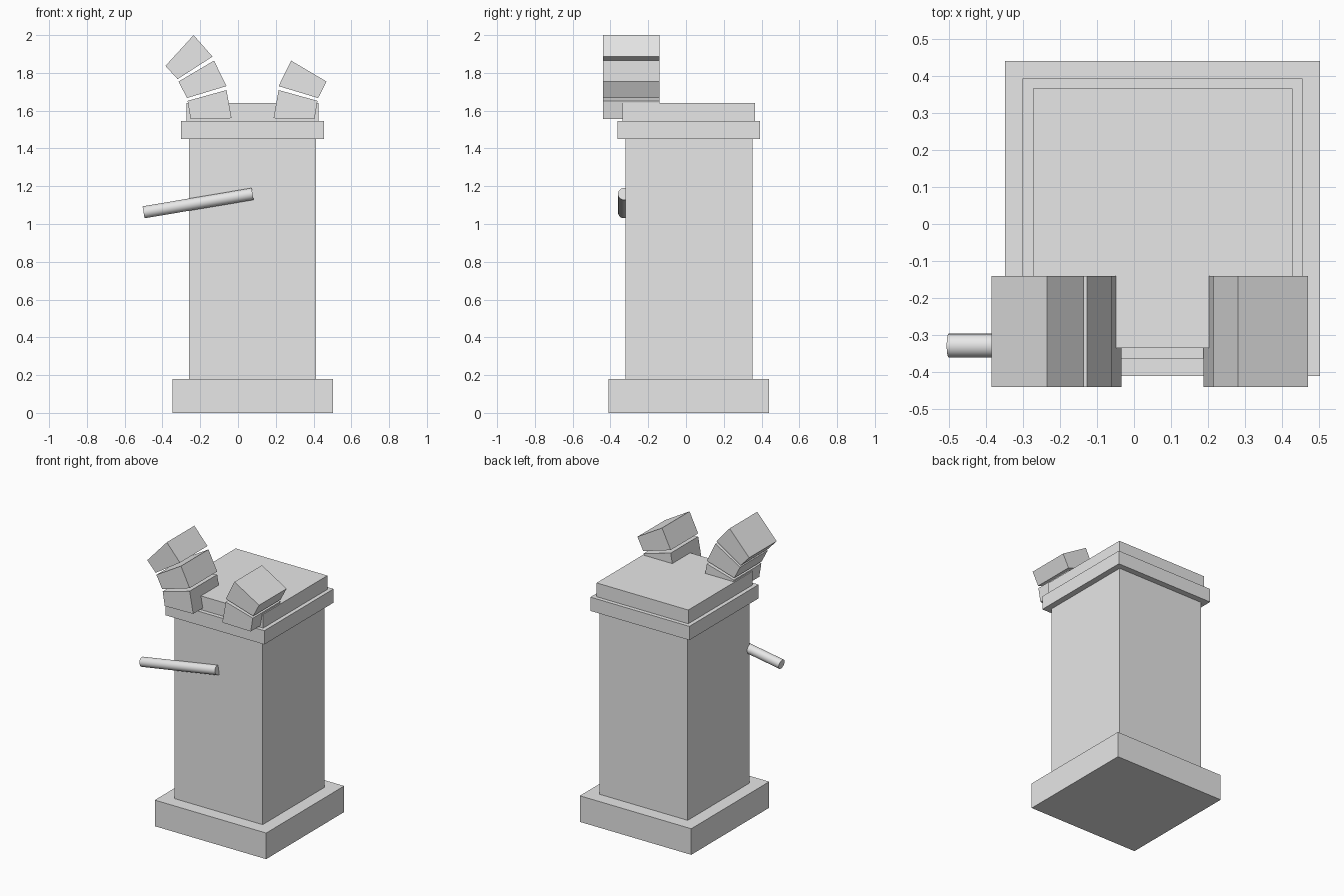
import bpy, bmesh
from mathutils import Vector

cube = bpy.data.objects.get("Cube")
if cube:
    bpy.data.objects.remove(cube, do_unlink=True)

stone = bpy.data.materials.new("pale_grey_stone")
stone.use_nodes = True
GREY = (0.8, 0.8, 0.8, 1)
stone.diffuse_color = GREY
stone.node_tree.nodes["Principled BSDF"].inputs["Base Color"].default_value = GREY

AXIS_X, AXIS_Y = 0.077, 0.015   # pillar centre line


def slab(name, width, bottom, top):
    """Square slab centred on the pillar."""
    bpy.ops.mesh.primitive_cube_add(size=1, location=(AXIS_X, AXIS_Y, (bottom + top) / 2))
    ob = bpy.context.object
    ob.name = name
    ob.scale = (width, width, top - bottom)
    ob.data.materials.append(stone)


def wedge(name, profile, front=-0.44, back=-0.14):
    """Arch stone: a front profile extruded along y."""
    bm = bmesh.new()
    face = bm.faces.new([bm.verts.new((x, front, z)) for x, z in profile])
    new = bmesh.ops.extrude_face_region(bm, geom=[face])["geom"]
    verts = [v for v in new if isinstance(v, bmesh.types.BMVert)]
    bmesh.ops.translate(bm, verts=verts, vec=(0, back - front, 0))
    bmesh.ops.recalc_face_normals(bm, faces=bm.faces)
    mesh = bpy.data.meshes.new(name)
    bm.to_mesh(mesh)
    bm.free()
    mesh.materials.append(stone)
    bpy.context.collection.objects.link(bpy.data.objects.new(name, mesh))


# Pillar
slab("plinth", 0.85, 0, 0.18)
slab("shaft", 0.672, 0.18, 1.45)
slab("capital_lower", 0.755, 1.45, 1.545)
slab("capital_upper", 0.70, 1.545, 1.64)

# Broken arch stones: the right stump has three, the left one two
stones = [
    [(-0.251, 1.556), (-0.034, 1.560), (-0.061, 1.709), (-0.267, 1.652)],
    [(-0.270, 1.667), (-0.061, 1.730), (-0.127, 1.865), (-0.315, 1.754)],
    [(-0.320, 1.767), (-0.135, 1.886), (-0.235, 2.0), (-0.384, 1.837)],
]
for i, profile in enumerate(stones, 1):
    wedge(f"right_arch_stone_{i}", profile)
    if i < 3:
        wedge(f"left_arch_stone_{i}", [(2 * AXIS_X - x, z) for x, z in profile])

# Slanted rod half sunk in the front of the shaft
start, end = Vector((-0.50, -0.328, 1.062)), Vector((0.077, -0.328, 1.159))
bpy.ops.mesh.primitive_cylinder_add(vertices=32, radius=0.032, depth=(end - start).length,
                                    location=(start + end) / 2)
rod = bpy.context.object
rod.name = "rod"
rod.rotation_euler = (end - start).to_track_quat('Z', 'Y').to_euler()
rod.data.materials.append(stone)
bpy.ops.object.shade_smooth_by_angle()
